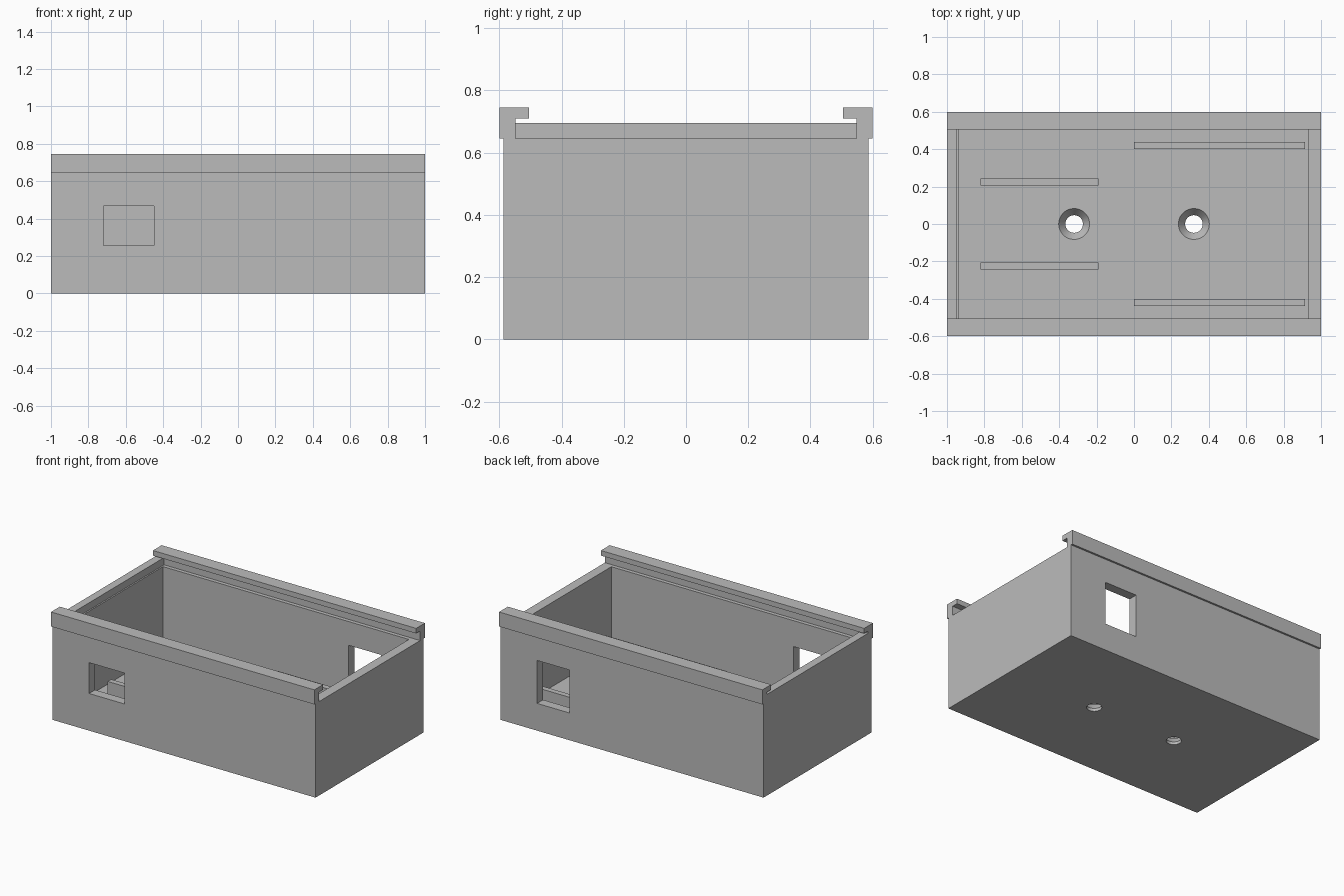
import bpy, bmesh
from mathutils import Matrix

default = bpy.data.objects.get("Cube")
if default:
    bpy.data.objects.remove(default, do_unlink=True)

grey = bpy.data.materials.new("plain_grey")
grey.use_nodes = True
grey.diffuse_color = (0.5, 0.5, 0.5, 1)
grey.node_tree.nodes["Principled BSDF"].inputs["Base Color"].default_value = (0.5, 0.5, 0.5, 1)


def add_object(name, bm):
    bmesh.ops.recalc_face_normals(bm, faces=bm.faces[:])
    mesh = bpy.data.meshes.new(name)
    bm.to_mesh(mesh)
    bm.free()
    mesh.materials.append(grey)
    obj = bpy.data.objects.new(name, mesh)
    bpy.context.collection.objects.link(obj)
    return obj


def box(name, x, y, z):
    """Box given by its (low, high) range on each axis."""
    bm = bmesh.new()
    size = [r[1] - r[0] for r in (x, y, z)]
    middle = [(r[0] + r[1]) / 2 for r in (x, y, z)]
    bmesh.ops.create_cube(bm, size=1, matrix=Matrix.Translation(middle) @ Matrix.Diagonal((*size, 1)))
    return add_object(name, bm)


def cone(name, x, low, high, r_low, r_high):
    bm = bmesh.new()
    bmesh.ops.create_cone(bm, cap_ends=True, segments=48, radius1=r_low, radius2=r_high,
                          depth=high - low, matrix=Matrix.Translation((x, 0, (low + high) / 2)))
    return add_object(name, bm)


def extrude_along_x(name, profile, x):
    """Prism with a (y, z) outline running between two x positions."""
    bm = bmesh.new()
    face = bm.faces.new([bm.verts.new((x[0], y, z)) for y, z in profile])
    grown = bmesh.ops.extrude_face_region(bm, geom=[face])["geom"]
    verts = [v for v in grown if isinstance(v, bmesh.types.BMVert)]
    bmesh.ops.translate(bm, verts=verts, vec=(x[1] - x[0], 0, 0))
    return add_object(name, bm)


def cut(target, cutter):
    cutter.hide_render = True
    mod = target.modifiers.new("cut", "BOOLEAN")
    mod.operation = "DIFFERENCE"
    mod.solver = "EXACT"
    mod.object = cutter
    bpy.context.view_layer.objects.active = target
    bpy.ops.object.modifier_apply(modifier=mod.name)
    bpy.data.objects.remove(cutter, do_unlink=True)


wall, inner, floor, rim = 0.587, 0.522, 0.067, 0.645

# Open case with a window in each long wall
case = box("case", (-1, 1), (-wall, wall), (0, rim))
cut(case, box("cavity_cutter", (-0.935, 0.933), (-inner, inner), (floor, 1)))
cut(case, box("front_window_cutter", (-0.72, -0.45), (-0.7, -0.45), (0.255, 0.467)))
cut(case, box("back_window_cutter", (0.475, 0.72), (0.45, 0.7), (0.187, 0.482)))

# Countersunk screw holes in the floor
for x in (-0.32, 0.32):
    cut(case, cone("hole_cutter", x, -0.1, 0.2, 0.047, 0.047))
    cut(case, cone("countersink_cutter", x, 0.02, floor + 0.0005, 0.047, 0.083))

# Hooked lid rails and board supports, the same on both sides
rail = [(0.587, rim), (0.6, rim), (0.6, 0.745), (0.505, 0.745), (0.505, 0.71), (0.548, 0.71), (0.548, rim)]
for side, label in ((-1, "front"), (1, "back")):
    extrude_along_x(label + "_rail", [(side * y, z) for y, z in rail], (-1, 1))
    for part, x, y, top in (("long", (0, 0.915), (0.4, 0.438), 0.21),
                            ("short", (-0.82, -0.19), (0.205, 0.243), 0.18)):
        box(f"{label}_{part}_support", x, sorted(side * v for v in y), (floor, top))

# Stop for the sliding lid at the closed end
box("lid_stop", (-1, -0.945), (-0.548, 0.548), (rim, 0.695))

bpy.ops.object.select_all(action="DESELECT")
case.select_set(True)
bpy.context.view_layer.objects.active = case
bpy.ops.object.shade_smooth_by_angle(angle=0.5)
